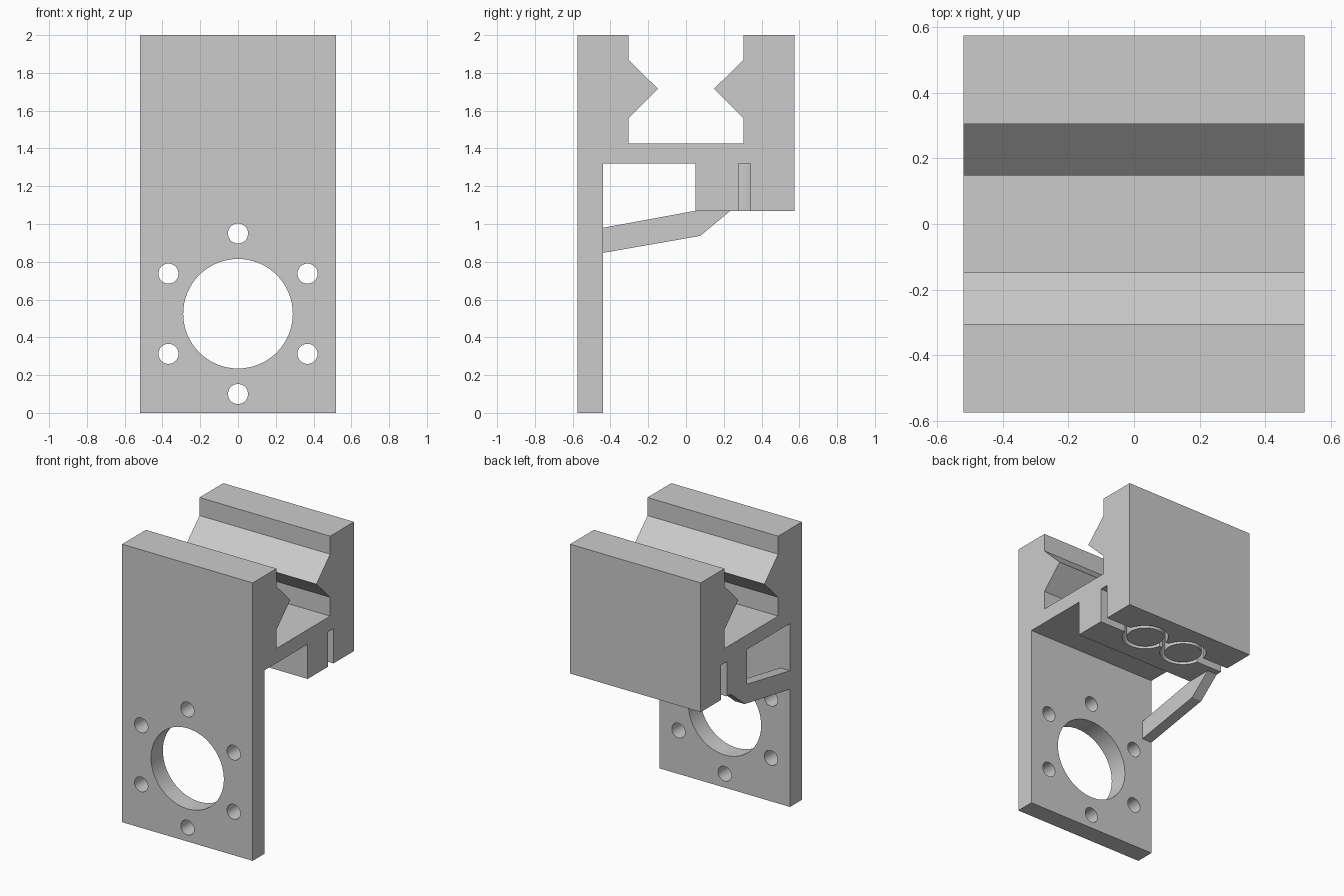
import bpy
import bmesh
from math import sin, cos, pi, radians
from mathutils import Matrix

cube = bpy.data.objects.get("Cube")
if cube:
    bpy.data.objects.remove(cube, do_unlink=True)

grey = bpy.data.materials.new("plain grey")
grey.use_nodes = True
grey.diffuse_color = (0.6, 0.6, 0.6, 1)
grey.node_tree.nodes["Principled BSDF"].inputs["Base Color"].default_value = grey.diffuse_color

HALF = 0.52       # half width
DEPTH = 0.575     # half depth
LOW, CEIL = 1.07, 1.32   # clamp block underside, ceiling under the cradle
SLOT_Y = 0.31


def finish(name, bm):
    bmesh.ops.recalc_face_normals(bm, faces=bm.faces)
    mesh = bpy.data.meshes.new(name)
    bm.to_mesh(mesh)
    bm.free()
    mesh.materials.append(grey)
    ob = bpy.data.objects.new(name, mesh)
    bpy.context.collection.objects.link(ob)
    return ob


def extrude_x(name, outline, x0, x1):
    """Extrude a (y, z) outline along x."""
    bm = bmesh.new()
    face = bm.faces.new([bm.verts.new((x0, y, z)) for y, z in outline])
    out = bmesh.ops.extrude_face_region(bm, geom=[face])["geom"]
    bmesh.ops.translate(bm, vec=(x1 - x0, 0, 0),
                        verts=[v for v in out if isinstance(v, bmesh.types.BMVert)])
    return finish(name, bm)


def cylinder(name, centre, radius, depth, tilt=0.0):
    bm = bmesh.new()
    bmesh.ops.create_cone(bm, cap_ends=True, segments=64, radius1=radius, radius2=radius,
                          depth=depth,
                          matrix=Matrix.Translation(centre) @ Matrix.Rotation(tilt, 4, "X"))
    return finish(name, bm)


def cut(target, cutter):
    cutter.hide_render = True
    mod = target.modifiers.new("cut", "BOOLEAN")
    mod.operation, mod.solver, mod.object = "DIFFERENCE", "EXACT", cutter
    bpy.context.view_layer.objects.active = target
    bpy.ops.object.modifier_apply(modifier=mod.name)
    bpy.data.objects.remove(cutter, do_unlink=True)


def smooth(ob):
    bpy.ops.object.select_all(action="DESELECT")
    ob.select_set(True)
    bpy.context.view_layer.objects.active = ob
    bpy.ops.object.shade_smooth_by_angle(angle=radians(30))


# Bracket body: mounting plate, clamp block and cradle with V-shaped jaws
jaw = [(0.305, 2), (0.305, 1.87), (0.148, 1.715), (0.305, 1.56), (0.305, 1.425)]
outline = [(-DEPTH, 0), (-0.44, 0), (-0.44, CEIL), (0.05, CEIL), (0.05, LOW),
           (DEPTH, LOW), (DEPTH, 2)]
outline += jaw + [(-y, z) for y, z in reversed(jaw)] + [(-DEPTH, 2)]
body = extrude_x("bracket_body", outline, -HALF, HALF)

# Motor opening and its ring of screw holes in the plate
HOLE_Z = 0.525
cut(body, cylinder("motor_cutter", (0, -0.51, HOLE_Z), 0.29, 0.3, pi / 2))
for i in range(6):
    a = pi / 6 + i * pi / 3
    centre = (0.425 * cos(a), -0.51, HOLE_Z + 0.425 * sin(a))
    cut(body, cylinder("screw_cutter", centre, 0.053, 0.3, pi / 2))

# Slot across the underside of the clamp block
lo, hi = SLOT_Y - 0.032, SLOT_Y + 0.032
cut(body, extrude_x("slot_cutter", [(lo, LOW - 0.1), (hi, LOW - 0.1), (hi, CEIL), (lo, CEIL)],
                    -HALF - 0.1, HALF + 0.1))

# Two ring grooves, each a round pocket with a core left standing
for side in (-1, 1):
    x = side * 0.163
    mid = (LOW - 0.1 + CEIL) / 2
    cut(body, cylinder("groove_cutter", (x, SLOT_Y, mid), 0.153, CEIL - LOW + 0.1))
for side, label in ((-1, "right"), (1, "left")):
    core = cylinder("groove_core_" + label, (side * 0.163, SLOT_Y, (LOW + CEIL) / 2 + 0.005),
                    0.123, CEIL - LOW + 0.01)
    smooth(core)
smooth(body)

# Thin bent strut along one edge, from the plate to the block
extrude_x("strut", [(-0.44, 0.847), (0.075, 0.937), (0.235, LOW), (0.05, LOW), (-0.44, 0.98)],
          -HALF, -HALF + 0.078)
